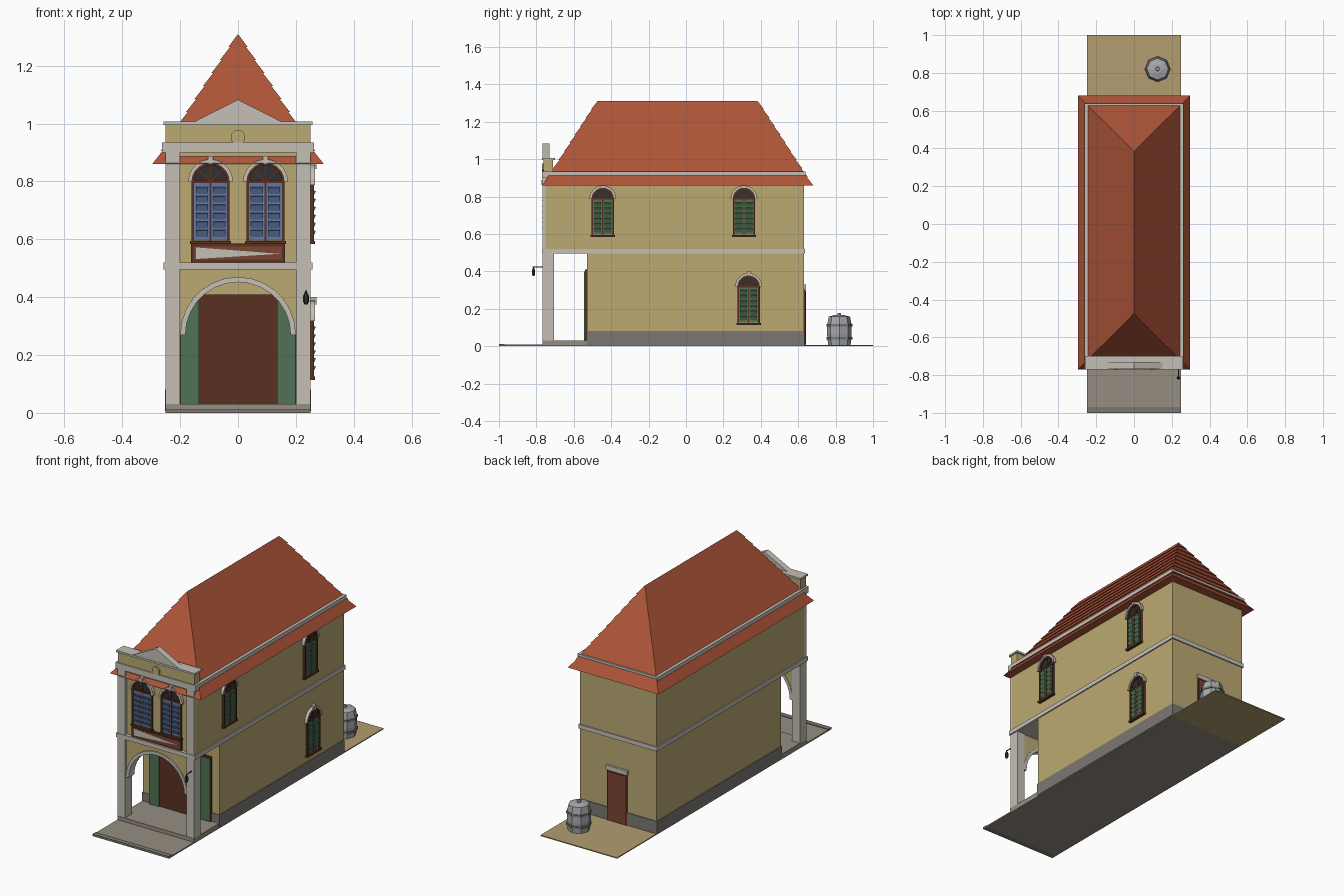
import bpy, bmesh
from math import sin, cos, pi, radians
from mathutils import Matrix

if "Cube" in bpy.data.objects:
    bpy.data.objects.remove(bpy.data.objects["Cube"])


def material(name, rgb):
    m = bpy.data.materials.new(name)
    m.diffuse_color = (*rgb, 1)
    m.use_nodes = True
    m.node_tree.nodes["Principled BSDF"].inputs["Base Color"].default_value = m.diffuse_color
    return m


WALL = material("ochre_plaster", (0.50, 0.40, 0.17))
STONE = material("pale_stone", (0.56, 0.53, 0.47))
PLINTH = material("grey_stone", (0.20, 0.19, 0.17))
PAVE = material("paving", (0.30, 0.27, 0.22))
EARTH = material("yard_earth", (0.45, 0.34, 0.16))
TILE = material("roof_tile", (0.42, 0.09, 0.04))
WOOD = material("dark_wood", (0.10, 0.03, 0.015))
DOOR = material("red_wood", (0.20, 0.06, 0.03))
BLUE = material("blue_paint", (0.12, 0.19, 0.38))
GREEN = material("green_paint", (0.08, 0.17, 0.09))
DARK = material("dark_glass", (0.03, 0.03, 0.03))
METAL = material("zinc", (0.38, 0.39, 0.41))


def finish(name, bm, mat, M=None):
    bmesh.ops.recalc_face_normals(bm, faces=bm.faces)
    me = bpy.data.meshes.new(name)
    bm.to_mesh(me)
    bm.free()
    me.materials.append(mat)
    ob = bpy.data.objects.new(name, me)
    bpy.context.collection.objects.link(ob)
    if M:
        ob.matrix_world = M
    return ob


def prism(name, pts, y0, y1, mat, M=None):
    """Extrude an (x, z) outline from y0 to y1."""
    bm = bmesh.new()
    a = [bm.verts.new((x, y0, z)) for x, z in pts]
    b = [bm.verts.new((x, y1, z)) for x, z in pts]
    bm.faces.new(a)
    bm.faces.new(b[::-1])
    for i in range(len(a)):
        j = (i + 1) % len(a)
        bm.faces.new((a[i], a[j], b[j], b[i]))
    return finish(name, bm, mat, M)


def box(name, x0, x1, y0, y1, z0, z1, mat, M=None):
    return prism(name, [(x0, z0), (x1, z0), (x1, z1), (x0, z1)], y0, y1, mat, M)


def arc(r, zc, n=10, a0=0.0, a1=pi):
    return [(r * cos(a0 + (a1 - a0) * i / n), zc + r * sin(a0 + (a1 - a0) * i / n))
            for i in range(n + 1)]


def turned(name, profile, sides, mat, M):
    """Revolve an (r, z) profile with flat sides."""
    bm = bmesh.new()
    rings = [[bm.verts.new((r * cos(2 * pi * i / sides), r * sin(2 * pi * i / sides), z))
              for i in range(sides)] for r, z in profile]
    bm.faces.new(rings[0])
    bm.faces.new(rings[-1])
    for a, b in zip(rings, rings[1:]):
        for i in range(sides):
            j = (i + 1) % sides
            bm.faces.new((a[i], a[j], b[j], b[i]))
    return finish(name, bm, mat, M)


def window(name, loc, angle, w, h, paint):
    """Arched shuttered window; loc is the sill centre on the wall face."""
    M = Matrix.Translation(loc) @ Matrix.Rotation(radians(angle), 4, 'Z')
    t = 0.009
    ri = w - t
    prism(name + "_frame", [(-w, 0), (-ri, 0)] + arc(ri, h)[::-1] + [(ri, 0), (w, 0)]
          + arc(w, h), -0.012, 0.005, WOOD, M)
    prism(name + "_fanlight", arc(ri, h), -0.004, 0.005, DARK, M)
    box(name + "_transom", -ri, ri, -0.012, 0, h - 0.004, h + 0.006, WOOD, M)
    for k in (45, 90, 135):
        R = M @ Matrix.Translation((0, 0, h)) @ Matrix.Rotation(radians(90 - k), 4, 'Y')
        box(name + "_fan_bar", -0.002, 0.002, -0.008, 0, 0, ri, WOOD, R)
    for s in (-1, 1):
        x0, x1 = sorted((s * 0.003, s * ri))
        box(name + "_shutter", x0, x1, -0.007, 0.003, 0.004, h - 0.004, paint, M)
        for i in range(6):
            z = 0.018 + i * (h - 0.03) / 6
            R = M @ Matrix.Translation((0, -0.007, z)) @ Matrix.Rotation(radians(25), 4, 'X')
            box(name + "_louvre", x0 + 0.006, x1 - 0.006, -0.003, 0.003,
                0, (h - 0.03) / 6 * 0.8, paint, R)
    box(name + "_post", -0.003, 0.003, -0.01, 0, 0, h, WOOD, M)
    box(name + "_sill", -w - 0.005, w + 0.005, -0.017, 0.004, -0.009, 0.002, WOOD, M)
    prism(name + "_hood", arc(w + 0.012, h) + arc(w, h)[::-1], -0.017, 0.004, STONE, M)
    prism(name + "_keystone", [(-0.007, h + w - 0.004), (0.007, h + w - 0.004),
          (0.01, h + w + 0.023), (-0.01, h + w + 0.023)], -0.022, 0.004, STONE, M)


# Ground: yard, pavement and kerb
box("back_yard", -0.25, 0.25, 0.62, 1.0, 0, 0.006, EARTH)
box("under_slab", -0.25, 0.25, -0.76, 0.63, 0, 0.006, PAVE)
box("pavement", -0.25, 0.25, -0.97, -0.76, 0, 0.008, PAVE)
box("kerb", -0.25, 0.25, -1.0, -0.97, 0, 0.012, PLINTH)
box("arcade_floor", -0.25, 0.25, -0.768, -0.53, 0, 0.03, PAVE)

# Main wall blocks
box("ground_floor_walls", -0.25, 0.25, -0.53, 0.63, 0.006, 0.5, WALL)
box("upper_floor_walls", -0.25, 0.25, -0.75, 0.63, 0.5, 0.91, WALL)
box("plinth", -0.253, 0.253, -0.533, 0.634, 0.006, 0.08, PLINTH)
box("string_course", -0.257, 0.257, -0.77, 0.637, 0.495, 0.52, STONE)
box("cornice", -0.262, 0.262, -0.77, 0.638, 0.90, 0.935, STONE)

# Arcade front: arch wall, arch trim and columns
prism("arch_wall", [(-0.2, 0.5), (-0.2, 0.27)] + arc(0.192, 0.27, 14)[::-1]
      + [(0.2, 0.27), (0.2, 0.5)], -0.752, -0.71, WALL)
prism("arch_trim", arc(0.2, 0.27, 14) + arc(0.182, 0.27, 14)[::-1], -0.76, -0.708, STONE)
for s in (-1, 1):
    x0, x1 = sorted((s * 0.2, s * 0.25))
    box("arcade_column", x0, x1, -0.766, -0.705, 0.03, 0.5, STONE)
    box("upper_pilaster", x0, x1, -0.767, -0.745, 0.5, 0.91, STONE)

# Shop front inside the arcade
box("shop_boards", -0.2, 0.2, -0.539, -0.525, 0.03, 0.41, WOOD)
for s in (-1, 1):
    x0, x1 = sorted((s * 0.135, s * 0.198))
    box("shop_shutter", x0, x1, -0.546, -0.535, 0.03, 0.40, GREEN)

# Parapet with pediment and medallion
box("parapet", -0.25, 0.25, -0.762, -0.71, 0.93, 1.0, WALL)
box("parapet_coping", -0.257, 0.257, -0.77, -0.70, 0.996, 1.007, STONE)
prism("pediment", [(-0.15, 1.007), (0.15, 1.007), (0, 1.083)], -0.767, -0.73, STONE)
prism("medallion", [(0.026 * cos(pi * i / 4 + pi / 8), 0.953 + 0.026 * sin(pi * i / 4 + pi / 8))
      for i in range(8)], -0.77, -0.755, WALL)

# Hipped roof in stepped tile courses
bm = bmesh.new()
courses, rings = 10, []
for k in range(courses):
    for t, d in ((k / courses, 0.004), ((k + 1) / courses, -0.002)):
        q = 1 - t
        hx = max(0.293 * q + d, 0)
        y0, y1 = -0.475 - 0.291 * q - d, 0.385 + 0.291 * q + d
        z = 0.86 + 0.45 * t
        rings.append([bm.verts.new((x, y, z)) for x, y in
                      ((-hx, y0), (hx, y0), (hx, y1), (-hx, y1))])
bm.faces.new(rings[0])
for a, b in zip(rings, rings[1:]):
    for i in range(4):
        j = (i + 1) % 4
        bm.faces.new((a[i], a[j], b[j], b[i]))
bmesh.ops.remove_doubles(bm, verts=bm.verts, dist=1e-5)
finish("tiled_roof", bm, TILE)

# Windows: two on the front, three on the right side
for s in (-1, 1):
    window("front_window", (s * 0.095, -0.75, 0.592), 0, 0.066, 0.207, BLUE)
for y, z in ((-0.445, 0.592), (0.31, 0.592), (0.335, 0.123)):
    window("side_window", (0.25, y, z), 90, 0.06, 0.195, GREEN)

# Panel under the front windows
box("window_apron", -0.162, 0.162, -0.761, -0.745, 0.52, 0.585, WOOD)
box("apron_panel", -0.152, 0.152, -0.763, -0.745, 0.53, 0.575, DOOR)
prism("apron_inlay", [(-0.145, 0.532), (0.145, 0.55), (-0.145, 0.572)],
      -0.764, -0.75, STONE)

# Back door and lintel
box("back_door_frame", -0.06, 0.07, 0.625, 0.638, 0.006, 0.305, WOOD)
box("back_door", -0.05, 0.06, 0.63, 0.641, 0.01, 0.295, DOOR)
box("back_door_lintel", -0.065, 0.075, 0.625, 0.642, 0.305, 0.33, STONE)

# Water barrel in the yard
B = Matrix.Translation((0.125, 0.82, 0.006))
turned("water_barrel", [(0.06, 0), (0.066, 0.06), (0.065, 0.11), (0.058, 0.145)], 8, METAL, B)
turned("barrel_lid", [(0.059, 0.143), (0.057, 0.152), (0.025, 0.16)], 8, METAL, B)
turned("barrel_knob", [(0.012, 0.158), (0.01, 0.17)], 6, METAL, B)
for z in (0.03, 0.10):
    turned("barrel_band", [(0.0695, z), (0.0695, z + 0.012)], 8, PLINTH, B)

# Small lantern on the right column
box("lantern_arm", 0.233, 0.237, -0.82, -0.76, 0.421, 0.425, DARK)
turned("lantern", [(0.005, 0.375), (0.01, 0.385), (0.01, 0.405), (0.002, 0.422)], 6, DARK,
       Matrix.Translation((0.235, -0.815, 0)))
